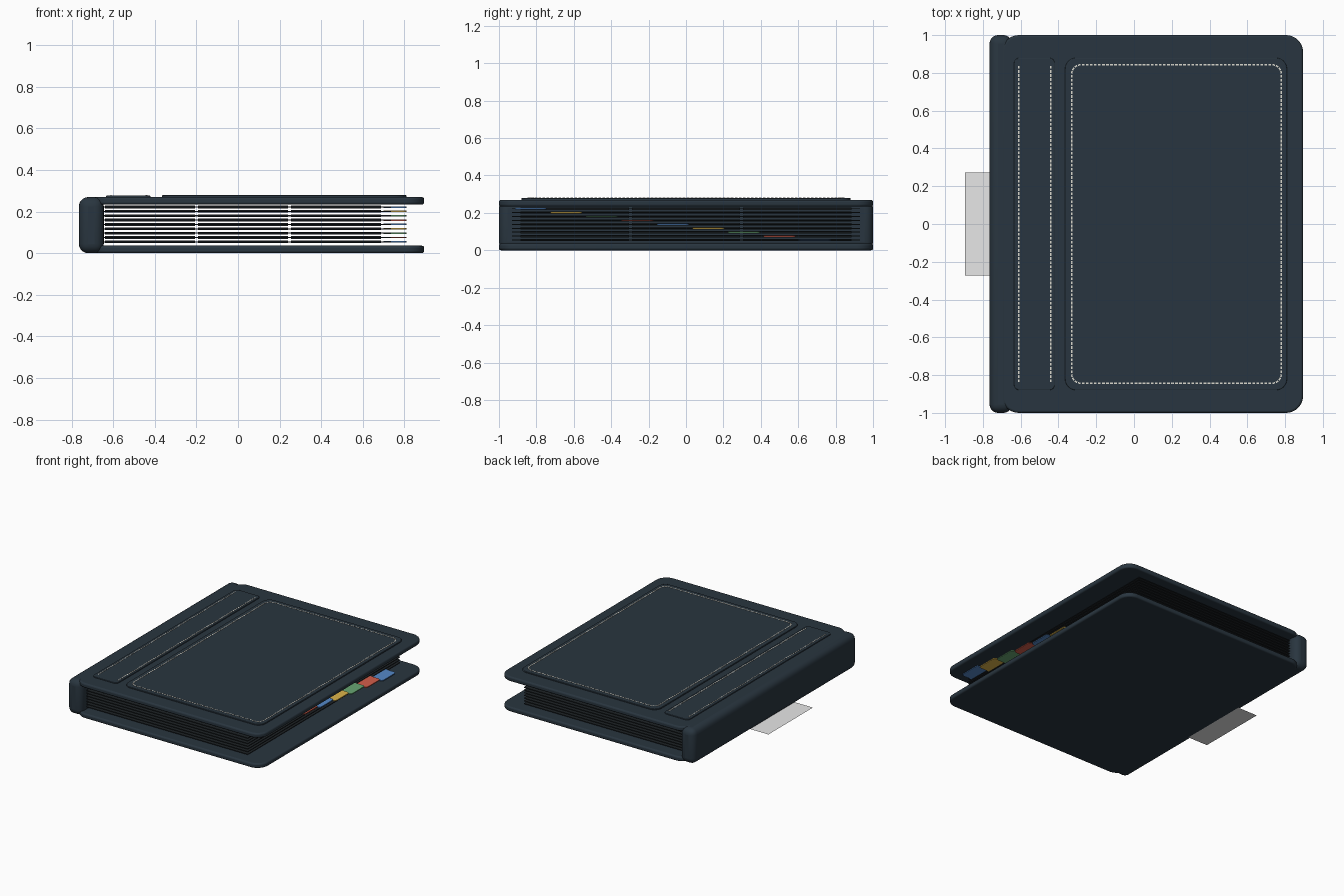
import bpy, bmesh, math
from mathutils import Matrix, Vector

if "Cube" in bpy.data.objects:
    bpy.data.objects.remove(bpy.data.objects["Cube"])


def material(name, rgb):
    m = bpy.data.materials.new(name)
    m.diffuse_color = (*rgb, 1)
    m.use_nodes = True
    m.node_tree.nodes["Principled BSDF"].inputs["Base Color"].default_value = m.diffuse_color
    return m


NAVY = material("navy_cover", (0.022, 0.036, 0.050))
DARK = material("dark_pages", (0.013, 0.017, 0.020))
THREAD = material("cream_thread", (0.72, 0.70, 0.62))
GREY = material("pale_grey", (0.80, 0.80, 0.80))
BLUE = material("blue_tab", (0.09, 0.25, 0.58))
YELLOW = material("yellow_tab", (0.72, 0.46, 0.07))
GREEN = material("green_tab", (0.14, 0.38, 0.17))
RED = material("red_tab", (0.65, 0.11, 0.07))


def finish(bm, name, mat, bevel=0, segments=3):
    mesh = bpy.data.meshes.new(name)
    bm.to_mesh(mesh)
    bm.free()
    mesh.materials.append(mat)
    ob = bpy.data.objects.new(name, mesh)
    bpy.context.collection.objects.link(ob)
    if bevel:
        mod = ob.modifiers.new("soft_edges", 'BEVEL')
        mod.width, mod.segments = bevel, segments
        mod.limit_method, mod.angle_limit = 'ANGLE', math.radians(40)
    bpy.ops.object.select_all(action='DESELECT')
    ob.select_set(True)
    bpy.context.view_layer.objects.active = ob
    bpy.ops.object.shade_smooth_by_angle(angle=math.radians(35))
    return ob


def add_box(bm, x0, x1, y0, y1, z0, z1, turn=0):
    centre = Vector(((x0 + x1) / 2, (y0 + y1) / 2, (z0 + z1) / 2))
    mat = (Matrix.Translation(centre) @ Matrix.Rotation(turn, 4, 'Z')
           @ Matrix.Diagonal((x1 - x0, y1 - y0, z1 - z0, 1)))
    return bmesh.ops.create_cube(bm, size=1, matrix=mat)["verts"]


def slab(name, mat, x0, x1, y0, y1, z0, z1, radius=0, bevel=0):
    """Flat plate with rounded corners in plan and softened rims."""
    bm = bmesh.new()
    add_box(bm, x0, x1, y0, y1, z0, z1)
    if radius:
        upright = [e for e in bm.edges
                   if abs(e.verts[0].co.z - e.verts[1].co.z) > 1e-5]
        bmesh.ops.bevel(bm, geom=upright, offset=radius, segments=8,
                        profile=0.5, affect='EDGES')
    return finish(bm, name, mat, bevel)


# Covers
slab("back_cover", NAVY, -0.70, 0.895, -1, 1, 0, 0.036, 0.09, 0.011)
slab("front_cover", NAVY, -0.70, 0.895, -1, 1, 0.234, 0.270, 0.09, 0.011)

# Spine
bm = bmesh.new()
add_box(bm, -0.765, -0.645, -1, 1, 0, 0.27)
finish(bm, "spine", NAVY, 0.045, 5)

# Raised panels on the front cover
slab("spine_side_panel", NAVY, -0.635, -0.42, -0.88, 0.88, 0.262, 0.277, 0.03, 0.004)
slab("main_panel", NAVY, -0.365, 0.81, -0.88, 0.88, 0.262, 0.279, 0.06, 0.004)

# Stitching
PITCH, DASH = 0.0215, 0.0145


def stitch_line(bm, start, end, z, width):
    a, b = Vector(start), Vector(end)
    length = (b - a).length
    count = max(1, round(length / PITCH))
    turn = math.atan2(b.y - a.y, b.x - a.x)
    for i in range(count):
        p = a.lerp(b, (i + 0.5) / count)
        add_box(bm, p.x - DASH / 2, p.x + DASH / 2, p.y - width / 2,
                p.y + width / 2, z - 0.002, z + 0.002, turn)


bm = bmesh.new()
stitch_line(bm, (-0.61, -0.84), (-0.61, 0.84), 0.277, 0.006)
stitch_line(bm, (-0.44, -0.84), (-0.44, 0.84), 0.277, 0.008)
finish(bm, "side_panel_stitches", THREAD)

bm = bmesh.new()
X0, X1, Y, R = -0.33, 0.78, 0.843, 0.05
for s in (-1, 1):
    stitch_line(bm, (X0 + R, s * Y), (X1 - R, s * Y), 0.279, 0.008)
for x in (X0, X1):
    stitch_line(bm, (x, -Y + R), (x, Y - R), 0.279, 0.008)
for cx, cy, a0 in ((X1 - R, Y - R, 0), (X0 + R, Y - R, 90),
                   (X0 + R, R - Y, 180), (X1 - R, R - Y, 270)):
    for k in range(4):
        a = math.radians(a0 + 22.5 * (k + 0.5))
        px, py = cx + R * math.cos(a), cy + R * math.sin(a)
        add_box(bm, px - DASH / 2, px + DASH / 2, py - 0.004, py + 0.004,
                0.277, 0.281, a + math.pi / 2)
finish(bm, "main_panel_stitches", THREAD)

# Pages, each with a three by three grid of pockets on both sides and a tab
TAB_COLOURS = (BLUE, YELLOW, GREEN, RED)
for i in range(9):
    z = 0.222 - 0.0209 * i
    slab(f"page_{i + 1}", DARK, -0.68, 0.735, -0.93, 0.93, z - 0.0025, z + 0.0025)
    bm = bmesh.new()
    for col in range(3):
        for row in range(3):
            px, py = -0.64 + 0.4475 * col, -0.885 + 0.595 * row
            for s in (-1, 1):
                zp = z + s * 0.0045
                add_box(bm, px, px + 0.4325, py, py + 0.58, zp - 0.002, zp + 0.002)
    finish(bm, f"pockets_{i + 1}", DARK)
    y = -0.83 + 0.19 * i
    slab(f"tab_{i + 1}", TAB_COLOURS[i % 4], 0.70, 0.81, y - 0.085, y + 0.085,
         z - 0.0035, z + 0.0035, 0.02)

# Thin square sheet under the spine
bm = bmesh.new()
bmesh.ops.create_grid(bm, x_segments=1, y_segments=1, size=0.272,
                      matrix=Matrix.Translation((-0.623, 0, 0.001)))
finish(bm, "flat_sheet", GREY)
